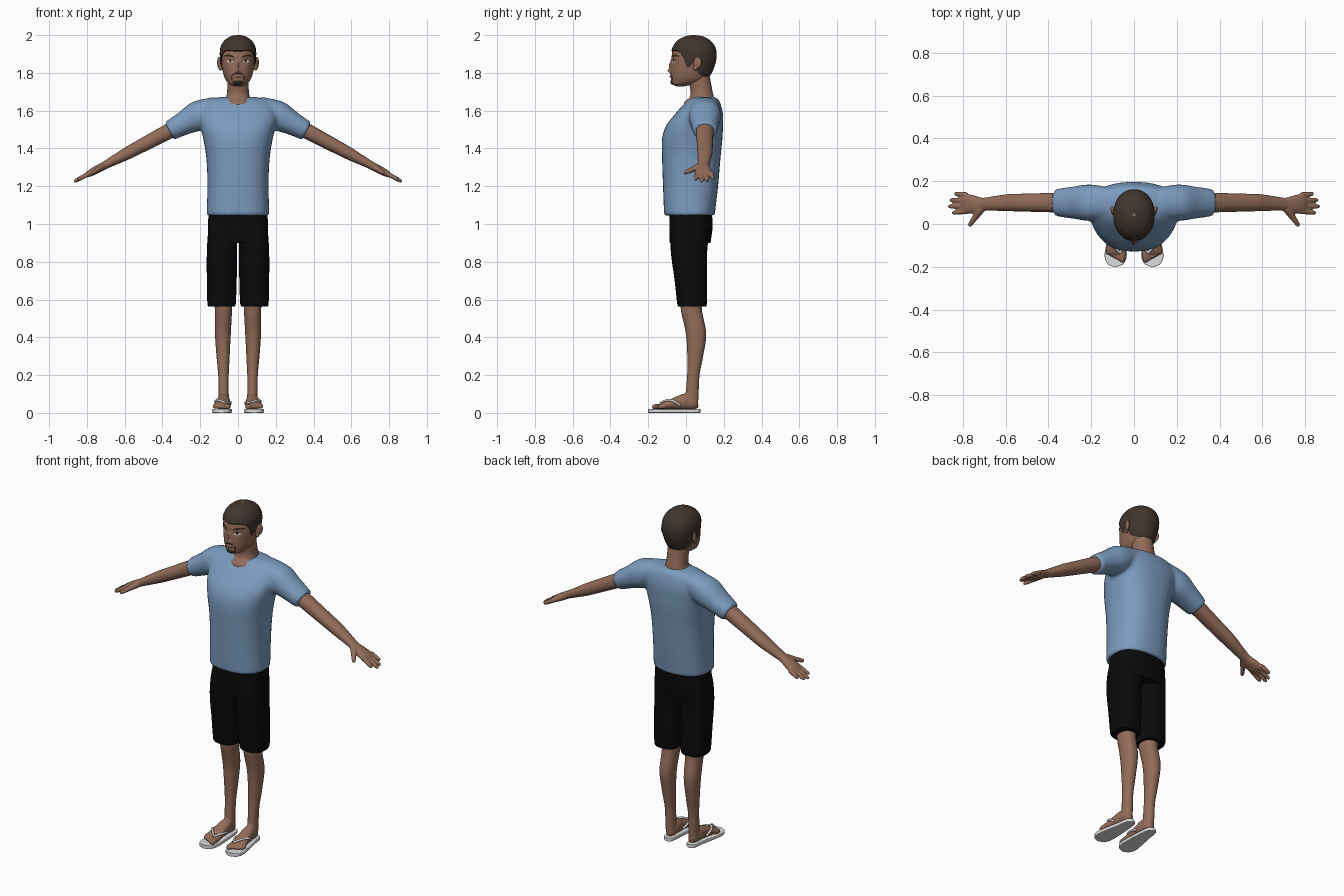
import bpy
import bmesh
from math import sin, cos, pi, radians, exp, sqrt, copysign
from mathutils import Matrix, Vector

cube = bpy.data.objects.get("Cube")
if cube:
    bpy.data.objects.remove(cube)


def material(name, *rgb):
    mat = bpy.data.materials.new(name)
    mat.use_nodes = True
    mat.diffuse_color = (*rgb, 1)
    node = next(n for n in mat.node_tree.nodes if n.type == 'BSDF_PRINCIPLED')
    node.inputs["Base Color"].default_value = (*rgb, 1)
    node.inputs["Roughness"].default_value = 0.8
    return mat


skin = material("brown skin", .29, .15, .1)
hair_brown = material("dark brown hair", .052, .036, .027)
beard_brown = material("beard brown", .03, .019, .014)
lip_brown = material("lip brown", .19, .085, .065)
shirt_blue = material("shirt blue", .2, .33, .52)
shorts_black = material("shorts black", .003, .003, .003)
sandal_white = material("sandal white", .72, .72, .72)
eye_white = material("eye white", .7, .7, .68)


def spline(rows, t):
    """Smooth interpolation of rows keyed by their first column."""
    last = len(rows) - 1
    t = min(max(t, rows[0][0]), rows[last][0])
    i = max(k for k in range(last) if rows[k][0] <= t)

    def slope(k):
        a, b = Vector(rows[max(k - 1, 0)]), Vector(rows[min(k + 1, last)])
        return (b - a) / (b[0] - a[0])

    p, q = Vector(rows[i]), Vector(rows[i + 1])
    step = q[0] - p[0]
    u = (t - p[0]) / step
    ease = u * u * (3 - 2 * u)
    return (p * (1 - ease) + q * ease + slope(i) * step * u * (1 - u) ** 2
            - slope(i + 1) * step * u * u * (1 - u))


def rounded(angle, power):
    s, c = sin(angle), cos(angle)
    return (copysign(abs(s) ** (2 / power), s), copysign(abs(c) ** (2 / power), c))


def skin_rings(bm, rings, closed=True, caps=True):
    rings = [[bm.verts.new(p) for p in ring] for ring in rings]
    count = len(rings[0])
    for low, high in zip(rings, rings[1:]):
        for k in range(count if closed else count - 1):
            n = (k + 1) % count
            bm.faces.new((low[k], low[n], high[n], high[k]))
    if caps:
        bm.faces.new(rings[0])
        bm.faces.new(rings[-1])


def loft(bm, rows, matrix=Matrix(), steps=6, sides=32, power=2.2):
    """Rows are (distance, centre x, centre y, radius x, radius y)."""
    levels = [a[0] + (b[0] - a[0]) * k / steps
              for a, b in zip(rows, rows[1:]) for k in range(steps)] + [rows[-1][0]]
    rings = []
    for level in levels:
        z, cx, cy, rx, ry = spline(rows, level)
        shape = [rounded(2 * pi * k / sides, power) for k in range(sides)]
        rings.append([matrix @ Vector((cx + rx * s, cy - ry * c, z)) for s, c in shape])
    skin_rings(bm, rings)


def rod(bm, start, end, r0, r1):
    """Tapered limb with a rounded tip."""
    start, end = Vector(start), Vector(end)
    reach = (end - start).length
    turn = (end - start).to_track_quat('Z', 'Y').to_matrix().to_4x4()
    rows = [(reach * f, 0, 0, r, r) for f, r in
            ((0, r0), (.7, r1), (.93, r1 * .75), (1, r1 * .2))]
    loft(bm, rows, Matrix.Translation(start) @ turn, steps=3, sides=12, power=2)


def finish(name, bm, mat, mirror=False, voxel=0, smooth=0):
    bmesh.ops.recalc_face_normals(bm, faces=bm.faces)
    mesh = bpy.data.meshes.new(name)
    bm.to_mesh(mesh)
    bm.free()
    mesh.materials.append(mat)
    obj = bpy.data.objects.new(name, mesh)
    bpy.context.collection.objects.link(obj)
    bpy.ops.object.select_all(action='DESELECT')
    bpy.context.view_layer.objects.active = obj
    obj.select_set(True)
    bpy.ops.object.shade_smooth_by_angle(angle=radians(50))
    if mirror:
        obj.modifiers.new("Mirror", 'MIRROR').use_mirror_merge = False
    if voxel:
        remesh = obj.modifiers.new("Blend", 'REMESH')
        remesh.mode = 'VOXEL'
        remesh.voxel_size = voxel
        remesh.use_smooth_shade = True
        soften = obj.modifiers.new("Soften", 'SMOOTH')
        soften.factor = .5
        soften.iterations = smooth
    return obj


# Shirt: torso and sleeves blended together
TORSO = [(1.045, 0, .018, .167, .134), (1.2, 0, .024, .162, .146), (1.35, 0, .028, .168, .155),
         (1.45, 0, .033, .184, .16), (1.52, 0, .045, .2, .151), (1.58, 0, .068, .21, .128),
         (1.63, 0, .085, .19, .1), (1.66, 0, .095, .145, .077), (1.673, 0, .1, .09, .05)]
SLEEVE = [(-.08, 0, 0, .05, .07), (.03, 0, 0, .078, .085),
          (.12, 0, 0, .063, .075), (.208, 0, 0, .052, .064)]
arm_frame = Matrix.Translation((.18, .1, 1.59)) @ Matrix.Rotation(radians(118), 4, 'Y')
bm = bmesh.new()
loft(bm, TORSO, power=2.4)
loft(bm, SLEEVE, arm_frame)
loft(bm, SLEEVE, Matrix.Scale(-1, 4, (1, 0, 0)) @ arm_frame)
finish("shirt", bm, shirt_blue, voxel=.01, smooth=6)

# Arms with palms, fingers and thumbs
ARM = [(.12, 0, 0, .042, .047), (.21, 0, 0, .041, .046), (.38, 0, 0, .036, .042),
       (.46, 0, 0, .033, .04), (.54, 0, -.004, .026, .034), (.6, 0, -.008, .021, .031),
       (.645, 0, -.008, .021, .042), (.69, 0, -.005, .017, .046), (.712, 0, -.005, .01, .042)]
bm = bmesh.new()
loft(bm, ARM, arm_frame)
for k, tip in enumerate((.76, .782, .774, .748)):
    side = -.04 + .025 * k
    rod(bm, arm_frame @ Vector((0, side, .68)),
        arm_frame @ Vector((0, side * 1.2, tip)), .0135, .0115)
rod(bm, arm_frame @ Vector((0, -.028, .605)), arm_frame @ Vector((.006, -.112, .675)), .02, .0125)
finish("arms", bm, skin, mirror=True, voxel=.0045, smooth=3)

# Legs, feet and toes
LEG = [(.04, .075, .028, .028, .036), (.11, .076, .033, .027, .034), (.2, .077, .039, .028, .033),
       (.3, .079, .049, .035, .042), (.42, .08, .053, .042, .054),
       (.55, .077, .028, .046, .056), (.64, .08, .03, .052, .06)]
FOOT = [(-.065, .074, .045, .013, .018), (-.04, .074, .048, .028, .029), (0, .076, .06, .033, .042),
        (.05, .079, .053, .037, .034), (.1, .083, .042, .043, .023), (.138, .085, .035, .042, .015)]
foot_frame = Matrix.Rotation(radians(90), 4, 'X')
bm = bmesh.new()
loft(bm, LEG)
loft(bm, FOOT, foot_frame)
for k in range(5):
    x = .053 + .0165 * k
    rod(bm, (x, -.11, .036), (x + .002, -.18 + .009 * k, .031), .015, .011 if k else .015)
finish("legs", bm, skin, mirror=True, voxel=.0045, smooth=3)

# Sandal soles and straps
SOLE = [(t, cx, .0105, w, .0105) for t, cx, w in
        ((-.077, .074, .008), (-.064, .074, .026), (0, .075, .036), (.1, .082, .049),
         (.155, .086, .051), (.188, .087, .036), (.2, .087, .01))]
bm = bmesh.new()
loft(bm, SOLE, foot_frame, power=8)
finish("sandal_soles", bm, sandal_white, mirror=True)
bm = bmesh.new()
for side in (-1, 1):
    path = []
    for k in range(10):
        u = k / 9
        t, cx, height, rx, rh = spline(FOOT, .135 - .1 * u)
        angle = side * u * 1.9 - .45 * (1 - u)
        path.append((cx + (rx + .002) * sin(angle), -t, height + (rh + .003) * cos(angle)))
    for a, b in zip(path, path[1:]):
        a, b = Vector(a), Vector(b)
        rod(bm, a, b + (b - a) * .4, .006, .006)
finish("sandal_straps", bm, sandal_white, mirror=True)

# Shorts: waist and two straight legs
bm = bmesh.new()
loft(bm, [(.9, 0, .022, .158, .108), (.98, 0, .026, .16, .114), (1.075, 0, .024, .154, .113)],
     power=2.5)
finish("shorts_waist", bm, shorts_black)
bm = bmesh.new()
loft(bm, [(.562, .087, .033, .07, .074), (.575, .087, .032, .075, .078),
          (.7, .086, .026, .079, .086), (.85, .085, .016, .08, .096),
          (.95, .083, .02, .076, .1), (1.03, .08, .025, .07, .09)], power=2.6)
finish("shorts_legs", bm, shorts_black, mirror=True)

# Neck
bm = bmesh.new()
loft(bm, [(1.6, 0, .07, .095, .08), (1.645, 0, .07, .084, .079), (1.67, 0, .083, .064, .064),
          (1.71, 0, .081, .057, .058), (1.79, 0, .064, .058, .06)])
finish("neck", bm, skin)

# Head with modelled nose, sockets, lips and chin
HEAD = [(1.728, 0, -.03, .018, .018), (1.738, 0, -.02, .042, .05), (1.755, 0, .008, .06, .086),
        (1.785, 0, .022, .075, .102), (1.83, 0, .033, .085, .113), (1.88, 0, .041, .092, .117),
        (1.93, 0, .042, .09, .111), (1.965, 0, .042, .073, .089), (1.985, 0, .042, .049, .06),
        (1.995, 0, .042, .027, .032), (1.999, 0, .042, .003, .003)]
# Bumps are (x, z, width, height, depth)
BUMPS = [(0, 1.811, .011, .01, .016), (.011, 1.806, .006, .006, .006), (0, 1.84, .008, .022, .011),
         (.04, 1.862, .015, .009, -.007), (.035, 1.888, .025, .008, .003),
         (0, 1.781, .018, .006, .005), (0, 1.747, .018, .009, .005)]


def bump(x, z):
    return sum(d * exp(-((abs(x) - bx) / w) ** 2 - ((z - bz) / h) ** 2)
               for bx, bz, w, h, d in BUMPS)


def head_point(angle, z, offset=0):
    _, _, cy, rx, ry = spline(HEAD, z)
    s, c = rounded(angle, 2.15)
    x, y = (rx + offset) * s, cy - (ry + offset) * c
    return (x, y - bump(x, z) * max(c, 0) ** .5, z + offset * .3)


def face_point(x, z, offset):
    _, _, cy, rx, ry = spline(HEAD, z)
    c = max(1 - abs(x / rx) ** 2.15, 0) ** (1 / 2.15)
    return (x, cy - ry * c - bump(x, z) * c ** .5 - offset, z)


bm = bmesh.new()
low, high = HEAD[0][0], HEAD[-1][0]
around = [2 * pi * k / 96 for k in range(96)]
skin_rings(bm, [[head_point(a, low + (high - low) * (1 - cos(pi * k / 70)) / 2) for a in around]
                for k in range(71)])
finish("head", bm, skin)

# Cropped hair cap: hairline height by angle from the front
HAIRLINE = [(0, 1.912), (.85, 1.91), (1.15, 1.875), (1.38, 1.825),
            (1.6, 1.85), (1.9, 1.795), (pi, 1.765)]
bm = bmesh.new()
rings = []
for k in range(31):
    ring = []
    for a in around:
        start = spline(HAIRLINE, min(a, 2 * pi - a))[1]
        ring.append(head_point(a, start + (high - start) * sin(k / 30 * pi / 2),
                               .004 if k else -.002))
    rings.append(ring)
skin_rings(bm, rings, caps=False)
finish("hair", bm, hair_brown)

# Ears
bm = bmesh.new()
tilt = Matrix.Rotation(radians(-22), 4, 'Z') @ Matrix.Rotation(radians(-10), 4, 'X')
for centre, size in (((.098, .06, 1.852), (.01, .023, .032)), ((.094, .05, 1.828), (.009, .013, .016))):
    place = Matrix.Translation(centre) @ tilt @ Matrix.Diagonal((*size, 1))
    bmesh.ops.create_uvsphere(bm, u_segments=20, v_segments=14, radius=1, matrix=place)
finish("ears", bm, skin, mirror=True)


def face_plate(name, mat, x, z, width, height, tilt=0, arch=0, offset=.002):
    """Thin lens-shaped plate that follows the face."""
    bm = bmesh.new()
    columns = []
    for k in range(17):
        u = -cos(pi * k / 16) * .995
        middle, half = z + tilt * u + arch * (1 - u * u), height * sqrt(1 - u * u)
        columns.append([face_point(x + width * u, middle + half * v / 4, offset)
                        for v in range(-4, 5)])
    skin_rings(bm, columns, closed=False, caps=False)
    finish(name, bm, mat, mirror=x > 0)


# Painted face details
face_plate("eyebrows", beard_brown, .046, 1.885, .028, .0055, tilt=.003, arch=.007)
face_plate("eye_lids", beard_brown, .042, 1.8635, .018, .0085, tilt=.001, offset=.0015)
face_plate("eyes", eye_white, .042, 1.862, .016, .007, tilt=.001, offset=.0025)
face_plate("irises", beard_brown, .041, 1.8625, .0065, .0068, offset=.0035)
face_plate("moustache", beard_brown, .0145, 1.793, .017, .0038, tilt=-.004, arch=.002)
face_plate("beard_sides", beard_brown, .032, 1.774, .004, .016)
face_plate("lips", lip_brown, 0, 1.78, .022, .006)
face_plate("mouth_line", beard_brown, 0, 1.781, .02, .001, offset=.003)
face_plate("goatee", beard_brown, 0, 1.751, .03, .013, arch=-.004)
